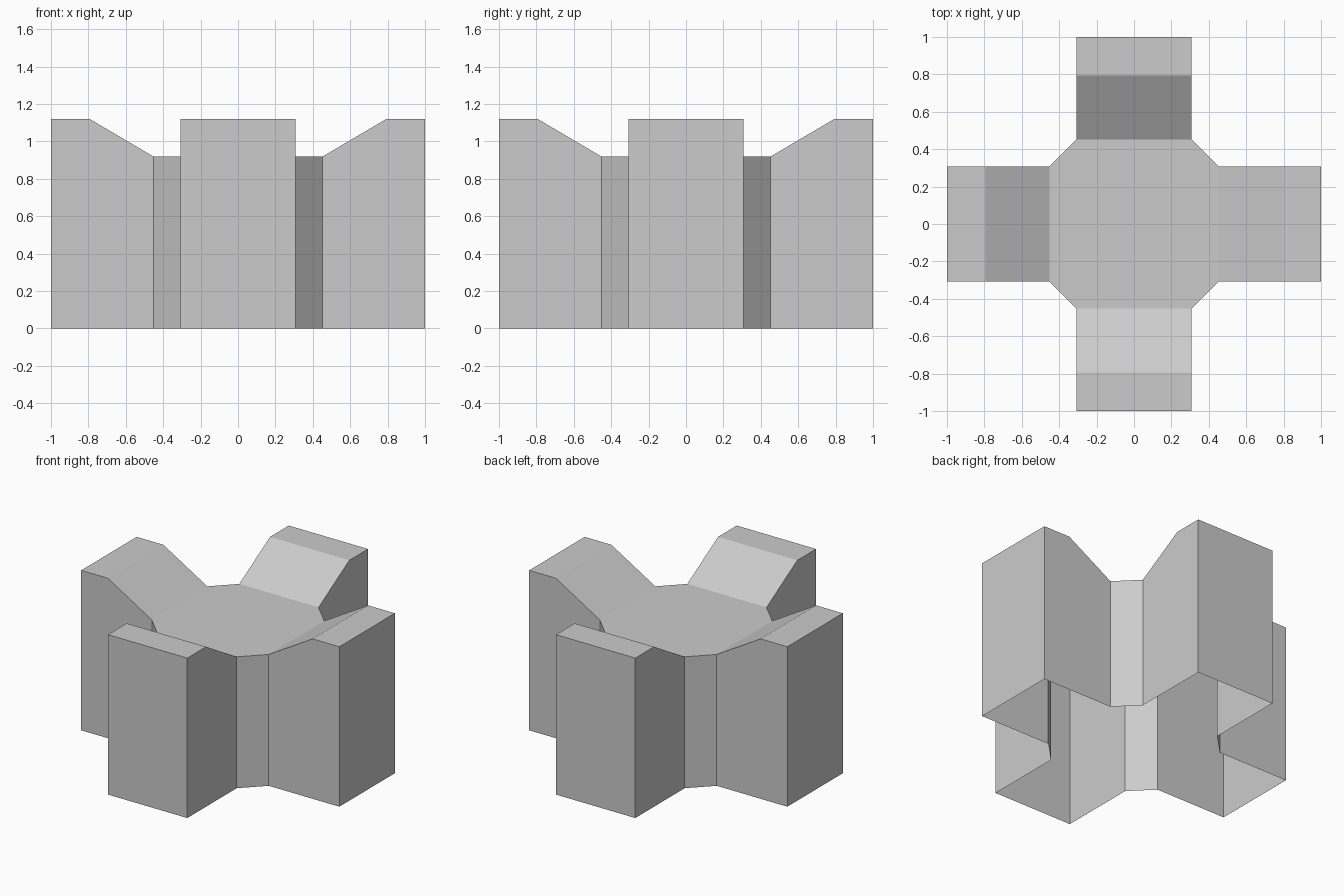
import bpy, bmesh
from mathutils import Matrix
from math import pi

if "Cube" in bpy.data.objects:
    bpy.data.objects.remove(bpy.data.objects["Cube"])

W = 0.307          # half width of each arm
INNER = 0.453      # where the arm meets the central deck
DECK, TOP = 0.92, 1.12
profile = [(INNER, DECK), (0.793, TOP), (1.0, TOP)]

bm = bmesh.new()


def face(points, turn):
    bm.faces.new([bm.verts.new(turn @ p) for p in points])


def build_arm(turn):
    from_xyz = lambda x, y, z: Matrix.Translation((x, y, z)).to_translation()
    p = from_xyz
    # Sloped and flat roof strips
    for (x0, z0), (x1, z1) in zip(profile, profile[1:]):
        face([p(x0, -W, z0), p(x1, -W, z1), p(x1, W, z1), p(x0, W, z0)], turn)
    # Side walls
    side = [(INNER, 0), (1.0, 0)] + profile[::-1]
    face([p(x, -W, z) for x, z in side], turn)
    face([p(x, W, z) for x, z in reversed(side)], turn)
    # End wall
    face([p(1, -W, 0), p(1, W, 0), p(1, W, TOP), p(1, -W, TOP)], turn)
    # Chamfered corner wall between this arm and the next
    face([p(INNER, W, 0), p(W, INNER, 0), p(W, INNER, DECK), p(INNER, W, DECK)], turn)
    return [turn @ p(INNER, -W, DECK), turn @ p(INNER, W, DECK)]


# Four arms around an octagonal deck; the underside is open
deck = []
for i in range(4):
    deck += build_arm(Matrix.Rotation(i * pi / 2, 4, 'Z'))
face(deck, Matrix.Identity(4))

bmesh.ops.remove_doubles(bm, verts=bm.verts, dist=0.0005)
mesh = bpy.data.meshes.new("cross_pedestal")
bm.to_mesh(mesh)
bm.free()
bpy.context.collection.objects.link(bpy.data.objects.new("cross_pedestal", mesh))
